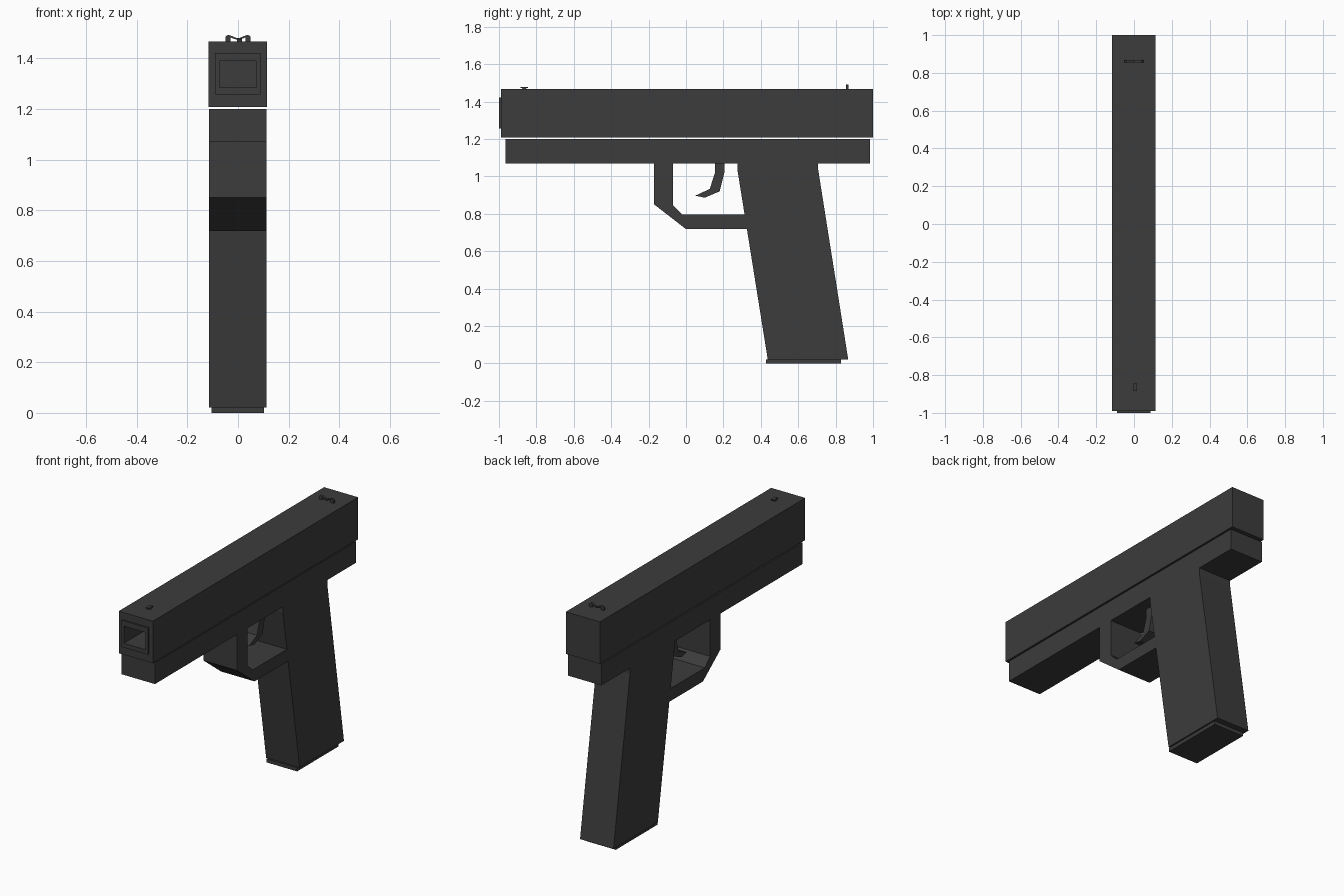
import bpy
import bmesh
from mathutils import Vector

cube = bpy.data.objects.get("Cube")
if cube:
    bpy.data.objects.remove(cube, do_unlink=True)

# Single dark finish
dark = bpy.data.materials.new("dark_grey")
dark.use_nodes = True
DARK = (0.045, 0.045, 0.045, 1.0)
dark.diffuse_color = DARK
bsdf = dark.node_tree.nodes["Principled BSDF"]
bsdf.inputs["Base Color"].default_value = DARK
bsdf.inputs["Roughness"].default_value = 0.7


def finish(name, bm):
    bmesh.ops.recalc_face_normals(bm, faces=bm.faces)
    mesh = bpy.data.meshes.new(name)
    bm.to_mesh(mesh)
    bm.free()
    mesh.materials.append(dark)
    obj = bpy.data.objects.new(name, mesh)
    bpy.context.collection.objects.link(obj)
    return obj


def loft(name, rings):
    """Join matching rings of points and cap both ends."""
    bm = bmesh.new()
    loops = [[bm.verts.new(p) for p in ring] for ring in rings]
    n = len(loops[0])
    for a, b in zip(loops, loops[1:]):
        for i in range(n):
            j = (i + 1) % n
            bm.faces.new((a[i], a[j], b[j], b[i]))
    bm.faces.new(loops[0])
    bm.faces.new(loops[-1][::-1])
    return finish(name, bm)


def side_profile(name, pts, x0, x1):
    """Extrude a (y, z) outline across the width."""
    return loft(name, [[Vector((x, y, z)) for y, z in pts] for x in (x0, x1)])


def front_profile(name, pts, y0, y1):
    """Extrude an (x, z) outline along the length."""
    return loft(name, [[Vector((x, y, z)) for x, z in pts] for y in (y0, y1)])


def rect(x0, x1, z0, z1):
    return [(x0, z0), (x1, z0), (x1, z1), (x0, z1)]


# Slide: rear face, front face, raised muzzle block, hollow square bore
sections = [
    (1.00, rect(-0.116, 0.115, 1.208, 1.466)),
    (-0.99, rect(-0.116, 0.115, 1.208, 1.466)),
    (-0.99, rect(-0.09, 0.088, 1.257, 1.421)),
    (-1.00, rect(-0.09, 0.088, 1.257, 1.421)),
    (-1.00, rect(-0.074, 0.072, 1.284, 1.389)),
    (-0.60, rect(-0.074, 0.072, 1.284, 1.389)),
]
loft("slide", [[Vector((x, y, z)) for x, z in pts] for y, pts in sections])

# Frame under the slide
X0, X1 = -0.115, 0.112
front_profile("frame", rect(X0, X1, 1.07, 1.20), -0.965, 0.985)

# Raked grip and its base plate
side_profile("grip", [(0.275, 1.07), (0.275, 1.035), (0.437, 0.022),
                      (0.867, 0.022), (0.707, 1.035), (0.707, 1.07)], X0, X1)
side_profile("grip_base_plate", rect(0.427, 0.83, 0.0, 0.022), -0.105, 0.102)

# Trigger guard
side_profile("trigger_guard", [
    (-0.17, 1.07), (-0.17, 0.85), (0.0, 0.718), (0.33, 0.718),
    (0.33, 0.795), (-0.018, 0.795), (-0.07, 0.845), (-0.07, 1.07)], X0, X1)

# Trigger
side_profile("trigger", [
    (0.155, 1.07), (0.155, 1.02), (0.127, 0.933), (0.05, 0.897),
    (0.10, 0.886), (0.18, 0.92), (0.205, 1.02), (0.205, 1.07)], -0.04, 0.04)

# Small front sight with an overhanging top
side_profile("front_sight", [
    (-0.875, 1.464), (-0.855, 1.464), (-0.855, 1.471), (-0.845, 1.472),
    (-0.845, 1.479), (-0.885, 1.479), (-0.885, 1.472), (-0.875, 1.471)],
    -0.004, 0.016)

# Rear sight: two horned posts joined by a thin V
half = [(0.03, 1.464), (0.05, 1.464), (0.05, 1.484), (0.04, 1.492),
        (0.028, 1.489)]
left = [(0.0, 1.471)] + [(0.03, 1.482)] + half
right = [(-x, z) for x, z in left[:0:-1]]
front_profile("rear_sight", left + [(0.0, 1.477)] + right, 0.855, 0.868)
